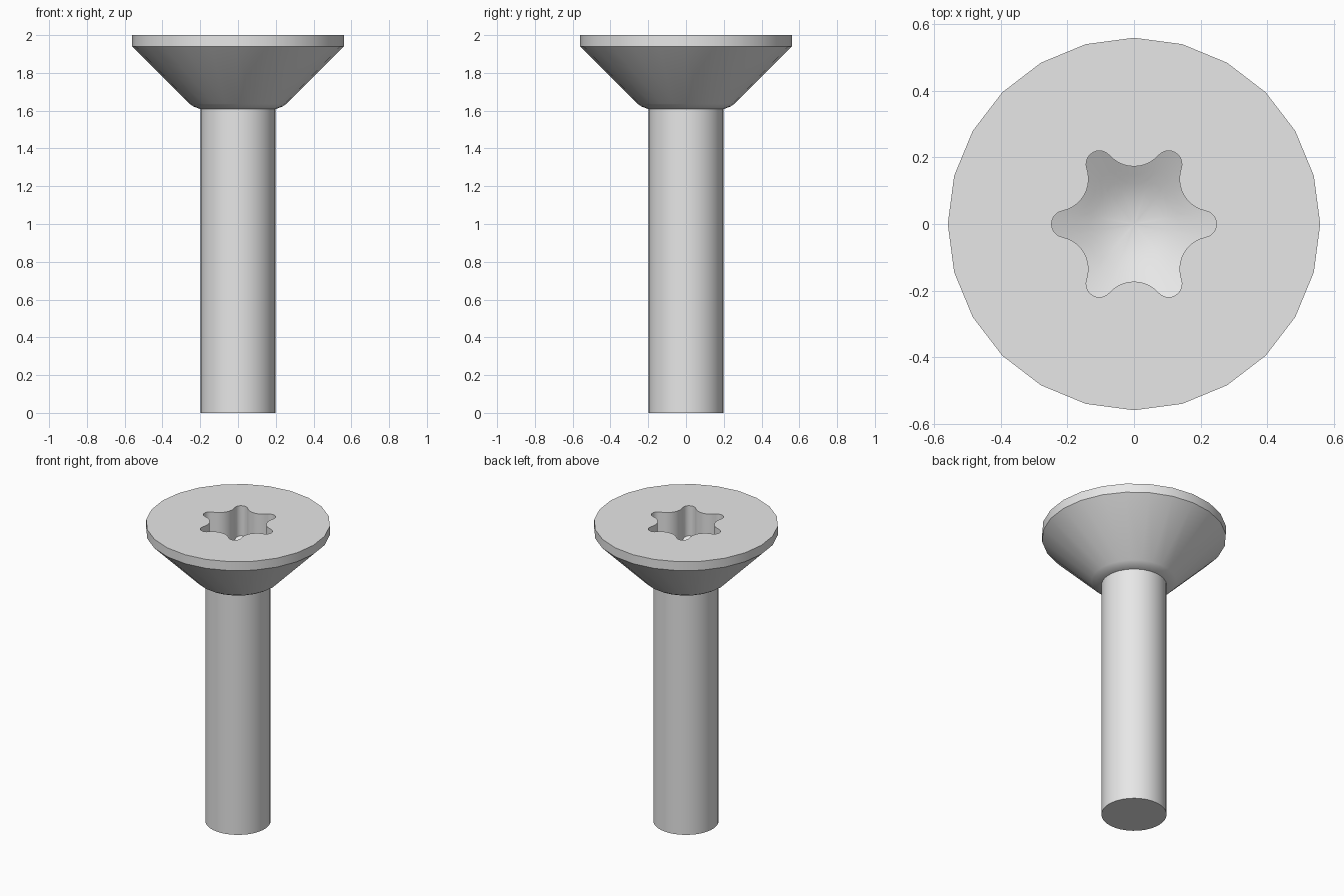
import bpy, bmesh
from math import cos, sin, pi, radians, atan2, hypot, sqrt, tan

cube = bpy.data.objects.get("Cube")
if cube:
    bpy.data.objects.remove(cube, do_unlink=True)

steel = bpy.data.materials.new("light grey steel")
steel.use_nodes = True
GREY = (0.8, 0.8, 0.8, 1)
steel.diffuse_color = GREY
steel.node_tree.nodes["Principled BSDF"].inputs["Base Color"].default_value = GREY

TOP = 2.0


def ring(bm, r, z, sides):
    return [bm.verts.new((r * cos(2 * pi * i / sides), r * sin(2 * pi * i / sides), z))
            for i in range(sides)]


def bridge(bm, a, b):
    n = len(a)
    for i in range(n):
        bm.faces.new((a[i], a[(i + 1) % n], b[(i + 1) % n], b[i]))


def loop_edges(bm, loop):
    return [bm.edges.get((loop[i - 1], loop[i])) for i in range(len(loop))]


def finish(bm, name):
    bmesh.ops.recalc_face_normals(bm, faces=bm.faces[:])
    mesh = bpy.data.meshes.new(name)
    bm.to_mesh(mesh)
    bm.free()
    mesh.materials.append(steel)
    obj = bpy.data.objects.new(name, mesh)
    bpy.context.collection.objects.link(obj)
    bpy.ops.object.select_all(action='DESELECT')
    obj.select_set(True)
    bpy.context.view_layer.objects.active = obj
    bpy.ops.object.shade_smooth_by_angle(angle=radians(30))
    return obj


def star_outline(tip=0.248, tip_r=0.04, valley=0.173, valley_r=0.098, steps=10):
    """Six rounded lobes joined by tangent hollow arcs."""
    c, d = tip - tip_r, valley + valley_r
    vx, vy = d * cos(pi / 6), d * sin(pi / 6)
    join = atan2(vy, vx - c)             # direction from lobe centre to hollow centre
    half = join + pi - 7 * pi / 6        # half sweep of the hollow arc
    pts = []
    for lobe in range(6):
        turn = lobe * pi / 3
        arc = []
        for i in range(steps + 1):
            a = -join + 2 * join * i / steps
            arc.append((c + tip_r * cos(a), tip_r * sin(a)))
        for i in range(1, steps):
            a = 7 * pi / 6 + half - 2 * half * i / steps
            arc.append((vx + valley_r * cos(a), vy + valley_r * sin(a)))
        pts += [(x * cos(turn) - y * sin(turn), x * sin(turn) + y * cos(turn))
                for x, y in arc]
    return pts


def recess_z(r, rim=0.25, depth=0.20, dome=0.13, slope=radians(28)):
    """Floor height of the drive recess: a cone with a rounded centre."""
    cone = depth + (rim - max(r, dome)) * tan(slope)
    if r < dome:
        big = dome / sin(slope)
        cone += sqrt(big * big - r * r) - big * cos(slope)
    return TOP - cone


# Countersunk head with its six-lobed recess
bm = bmesh.new()
profile = [(0.56, TOP), (0.56, 1.94), (0.258, 1.637), (0.235, 1.622), (0.195, 1.607)]
rings = [ring(bm, r, z, 24) for r, z in profile]
for a, b in zip(rings, rings[1:]):
    bridge(bm, a, b)
bm.faces.new(rings[-1])

outline = star_outline()
mouth = [bm.verts.new((x, y, TOP)) for x, y in outline]
previous = mouth
for k in (1, 0.85, 0.7, 0.55, 0.4, 0.25, 0.1):
    level = [bm.verts.new((x * k, y * k, recess_z(hypot(x, y) * k))) for x, y in outline]
    bridge(bm, previous, level)
    previous = level
centre = bm.verts.new((0, 0, recess_z(0)))
for i in range(len(previous)):
    bm.faces.new((previous[i - 1], previous[i], centre))

# Flat top around the recess: split into a fan that follows both outlines
for i in range(len(mouth)):
    if not bm.edges.get((mouth[i - 1], mouth[i])):
        bm.edges.new((mouth[i - 1], mouth[i]))
bmesh.ops.triangle_fill(bm, use_beauty=True,
                        edges=loop_edges(bm, rings[0]) + loop_edges(bm, mouth))
finish(bm, "screw_head")

# Plain round shaft
bm = bmesh.new()
bottom, upper = ring(bm, 0.198, 0, 48), ring(bm, 0.198, 1.612, 48)
bridge(bm, bottom, upper)
bm.faces.new(bottom)
bm.faces.new(upper)
finish(bm, "shaft")
